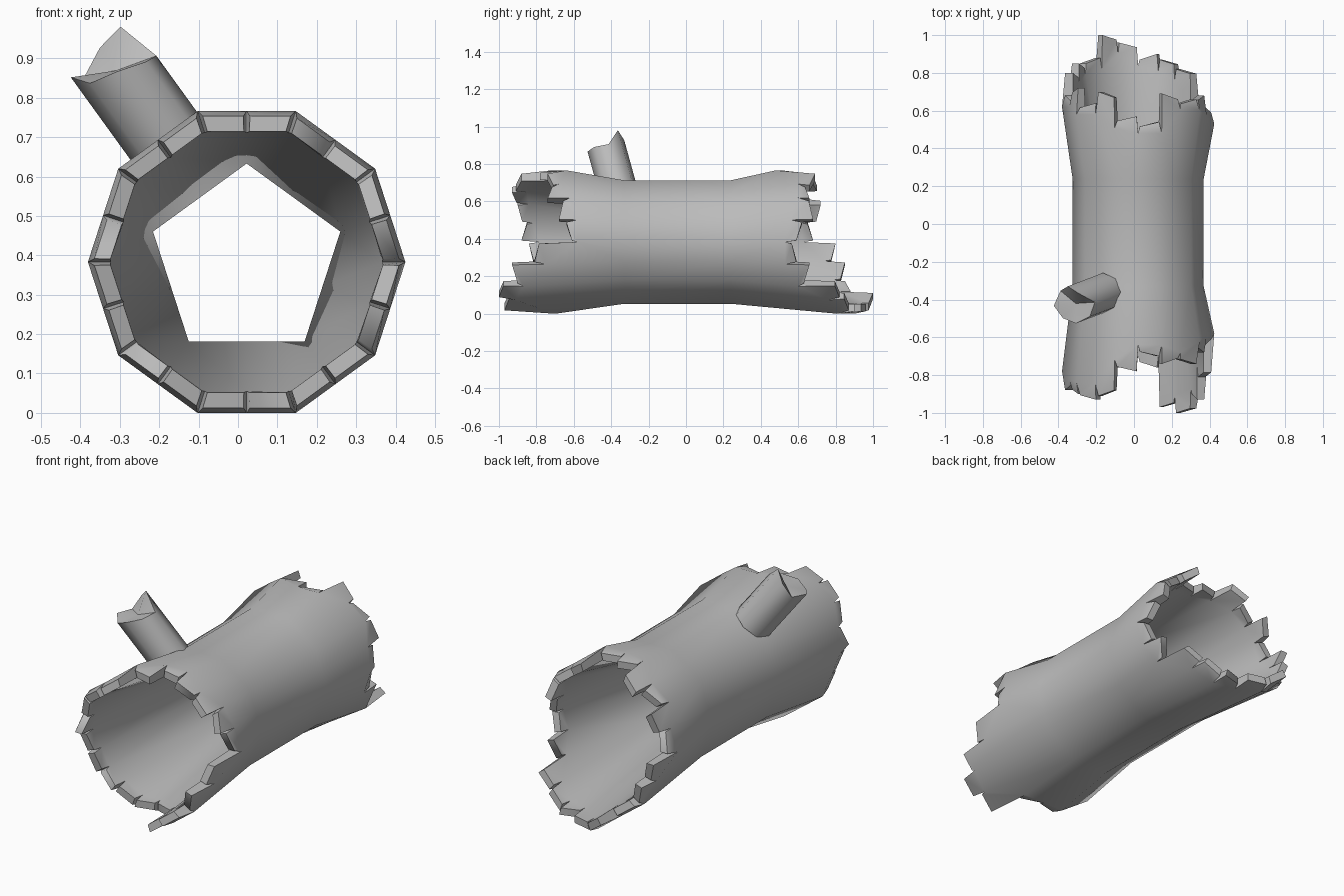
import bpy, bmesh
from math import cos, sin, pi, radians
from mathutils import Vector

cube = bpy.data.objects.get("Cube")
if cube:
    bpy.data.objects.remove(cube)

bark = bpy.data.materials.new("grey_wood")
bark.use_nodes = True
GREY = (0.5, 0.5, 0.5, 1)
bark.diffuse_color = GREY
bark.node_tree.nodes["Principled BSDF"].inputs["Base Color"].default_value = GREY

CX, CZ = 0.022, 0.383
TEETH = 20
STEP = 2 * pi / TEETH


def finish(bm, name, angle):
    bmesh.ops.remove_doubles(bm, verts=bm.verts, dist=0.0005)
    bmesh.ops.recalc_face_normals(bm, faces=bm.faces)
    mesh = bpy.data.meshes.new(name)
    bm.to_mesh(mesh)
    bm.free()
    mesh.materials.append(bark)
    obj = bpy.data.objects.new(name, mesh)
    bpy.context.collection.objects.link(obj)
    bpy.ops.object.select_all(action="DESELECT")
    obj.select_set(True)
    bpy.context.view_layer.objects.active = obj
    bpy.ops.object.shade_smooth_by_angle(angle=radians(angle))
    return obj


def decagon(r, i, y):
    """Point on a ten-sided ring; i counts twentieths of a turn."""
    a = i * STEP
    edge = (i % 2)
    edge = min(edge, 2 - edge)
    k = 1 - (1 - cos(pi / 10)) * edge
    return Vector((CX + r * k * cos(a), y, CZ + r * k * sin(a)))


def pentagon(i):
    """Point on the narrow five-sided waist inside the log."""
    sector, part = divmod(i, 4)
    if part == 3:
        a, r = (sector * 4 + 3) * STEP, 0.25 * cos(pi / 5)
    else:
        a, r = (sector * 4 + 1) * STEP, 0.25
    return Vector((CX + r * cos(a), 0, CZ + r * sin(a)))


# Reach of every broken tooth, counter-clockwise from the left side
front_reach = [.64, .68, .74, .74, .70, .78, .91, .93, .90, .88,
               .84, .82, .80, .78, .76, .76, .97, 1.0, .93, .81]
back_reach = [.62, .68, .66, .69, .54, .57, .70, .64, .72, .68,
              .80, .85, .88, 1.0, .96, .90, .87, .82, .66, .59]

# Hollow trunk: waist, flared ends and a jagged rim
bm = bmesh.new()


def ring(points):
    return [bm.verts.new(p) for p in points]


def bridge(a, b):
    for i in range(TEETH):
        j = (i + 1) % TEETH
        bm.faces.new((a[i], a[j], b[j], b[i]))


def jagged_end(side, reach, waist, inside):
    notch_y = [min(reach[i - 1], reach[i]) - 0.06 for i in range(TEETH)]
    outer = ring(decagon(.403, i, side * notch_y[i]) for i in range(TEETH))
    inner = ring(decagon(.345, i, side * notch_y[i]) for i in range(TEETH))
    bridge(waist, outer)
    bridge(inside, inner)
    for i in range(TEETH):
        j = (i + 1) % TEETH
        slant = 0.012 if i % 3 else -0.015
        y0, y1 = side * (reach[i] - abs(slant) + slant), side * (reach[i] - abs(slant) - slant)
        o0, o1 = (bm.verts.new(decagon(.388, t, y)) for t, y in ((i + .07, y0), (i + .93, y1)))
        n0, n1 = (bm.verts.new(decagon(.347, t, y)) for t, y in ((i + .07, y0), (i + .93, y1)))
        bm.faces.new((outer[i], outer[j], o1, o0))
        bm.faces.new((inner[i], inner[j], n1, n0))
        bm.faces.new((o0, o1, n1, n0))
        bm.faces.new((outer[i], o0, n0, inner[i]))
        bm.faces.new((outer[j], o1, n1, inner[j]))


front_waist = ring(decagon(.347, i, -.33) for i in range(TEETH))
back_waist = ring(decagon(.347, i, .24) for i in range(TEETH))
inside = ring(pentagon(i) for i in range(TEETH))
bridge(front_waist, back_waist)
jagged_end(-1, front_reach, front_waist, inside)
jagged_end(1, back_reach, back_waist, inside)
finish(bm, "hollow_trunk", 60)

# Broken branch stub with an uneven tip
bm = bmesh.new()
base, tip = Vector((-.15, -.36, .65)), Vector((-.32, -.425, .885))
axis = (tip - base).normalized()
u = Vector((.81, 0, .59))
u = (u - axis * u.dot(axis)).normalized()
v = axis.cross(u)
tip_offset = [-.05, .05, .03, 0, .035, .01, 0, -.03]
low, high = [], []
for i, extra in enumerate(tip_offset):
    a = i * pi / 4
    spoke = .104 * (u * cos(a) + v * sin(a))
    low.append(bm.verts.new(base + spoke))
    high.append(bm.verts.new(tip + spoke + axis * extra))
centre = bm.verts.new(tip - axis * .02)
for i in range(8):
    j = (i + 1) % 8
    bm.faces.new((low[i], low[j], high[j], high[i]))
    bm.faces.new((high[i], high[j], centre))
bm.faces.new(low)
finish(bm, "branch_stub", 50)
